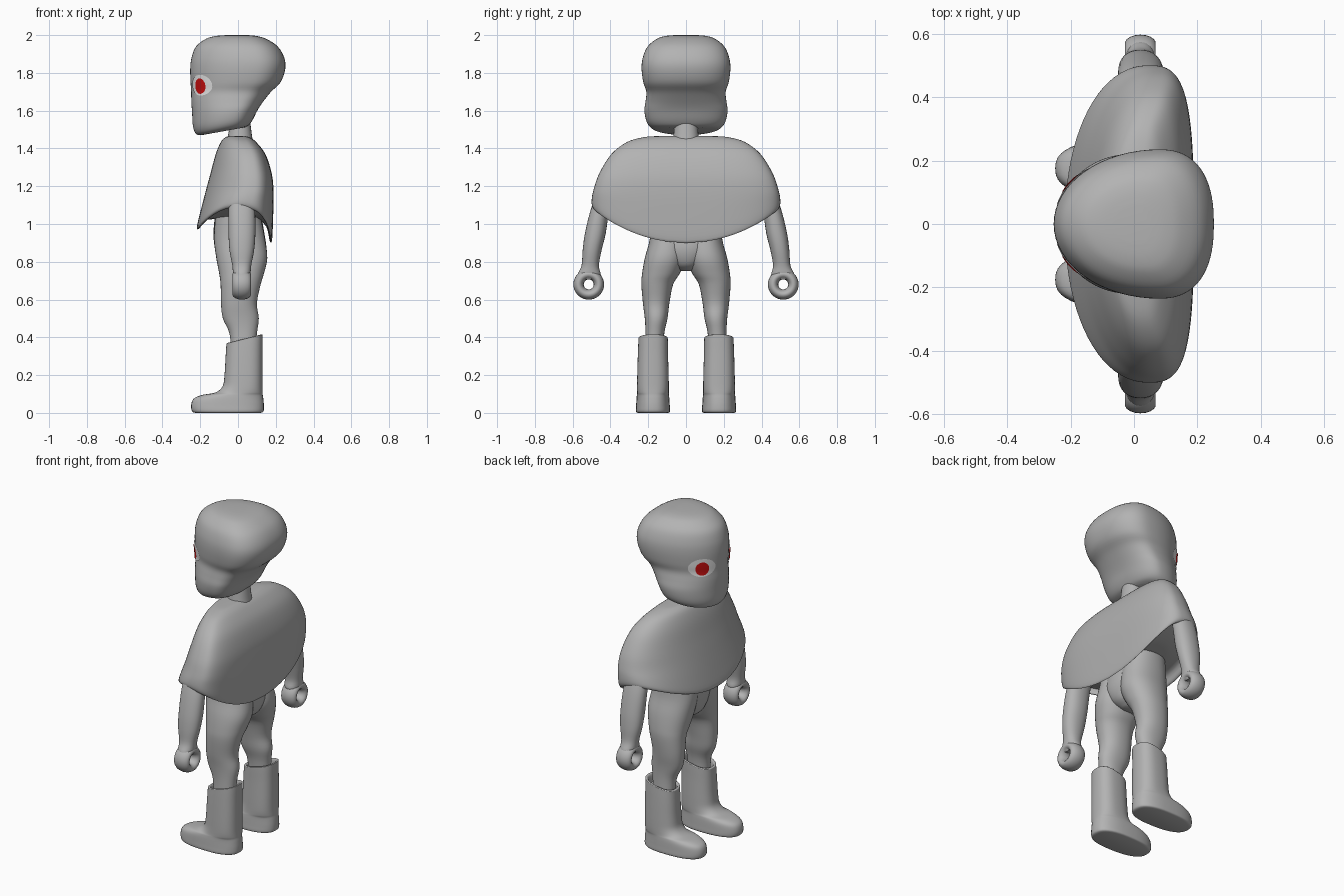
import bpy, bmesh, math
from mathutils import Vector, Matrix
from mathutils.bvhtree import BVHTree


def material(name, rgb):
    m = bpy.data.materials.new(name)
    m.diffuse_color = (*rgb, 1)
    return m


GREY = material("plain grey", (0.45, 0.45, 0.45))
WHITE = material("eye white", (1, 1, 1))
RED = material("eye red", (0.6, 0.005, 0.005))


def finish(ob, mat, mirror, angle=50):
    ob.data.materials.append(mat)
    bpy.ops.object.select_all(action='DESELECT')
    ob.select_set(True)
    bpy.context.view_layer.objects.active = ob
    bpy.ops.object.shade_smooth_by_angle(angle=math.radians(angle))
    if mirror:
        mod = ob.modifiers.new("mirror", 'MIRROR')
        mod.use_axis = (False, True, False)
        mod.use_mirror_merge = False
    return ob


def from_bmesh(name, bm, mat, mirror):
    bmesh.ops.recalc_face_normals(bm, faces=bm.faces)
    me = bpy.data.meshes.new(name)
    bm.to_mesh(me)
    bm.free()
    ob = bpy.data.objects.new(name, me)
    bpy.context.collection.objects.link(ob)
    return finish(ob, mat, mirror)


def smooth_rings(rings, steps):
    """Catmull-Rom interpolation of the ring parameters."""
    r = [rings[0]] + rings + [rings[-1]]
    out = []
    for i in range(1, len(r) - 2):
        for s in range(steps):
            t = s / steps
            out.append([0.5 * (2 * b + (c - a) * t + (2 * a - 5 * b + 4 * c - d) * t * t
                               + (3 * b - a - 3 * c + d) * t ** 3)
                        for a, b, c, d in zip(*r[i - 1:i + 3])])
    return out + [rings[-1]]


def loft(name, rings, mid=0.5, ef=2.2, eb=2.2, mirror=False, n=48, steps=4):
    """Rings: z, x front, x back, y centre, y half width, slope in x, lift by y squared.
    mid places the widest point; ef / eb are the roundness of front and back."""
    rings = [list(r) + [0] * (7 - len(r)) for r in rings]
    bm = bmesh.new()
    loops = []
    for z, xf, xb, cy, b, sx, sy in smooth_rings(rings, steps):
        cx = xf + mid * (xb - xf)
        loop = []
        for i in range(n):
            t = 2 * math.pi * i / n
            c, s = math.cos(t), math.sin(t)
            e = 2 / (eb if c > 0 else ef)
            a = xb - cx if c > 0 else cx - xf
            x = cx + a * math.copysign(abs(c) ** e, c)
            y = b * math.copysign(abs(s) ** e, s)
            loop.append(bm.verts.new((x, cy + y, z + sx * x + sy * y * y)))
        loops.append(loop)
    for p, q in zip(loops, loops[1:]):
        for i in range(n):
            j = (i + 1) % n
            bm.faces.new((p[i], p[j], q[j], q[i]))
    bm.faces.new(loops[0])
    bm.faces.new(loops[-1])
    return from_bmesh(name, bm, GREY, mirror)


# Head: narrow towards the face, undercut skull at the back
head = loft("head", [
    (1.505, -0.19, 0.04, 0, 0.13, 0.18),
    (1.515, -0.22, 0.06, 0, 0.18, 0.18),
    (1.545, -0.238, 0.08, 0, 0.208, 0.13),
    (1.60, -0.243, 0.105, 0, 0.22, 0.05),
    (1.65, -0.247, 0.135, 0, 0.214),
    (1.70, -0.248, 0.175, 0, 0.21),
    (1.75, -0.251, 0.225, 0, 0.226),
    (1.82, -0.253, 0.25, 0, 0.235),
    (1.88, -0.246, 0.245, 0, 0.229),
    (1.94, -0.222, 0.21, 0, 0.203),
    (1.98, -0.17, 0.15, 0, 0.155),
    (1.995, -0.12, 0.10, 0, 0.11),
    (2.0, -0.06, 0.05, 0, 0.06)], mid=0.66, ef=2.0, eb=2.4, n=64)

# Neck
loft("neck", [(1.40, -0.07, 0.085, 0, 0.08), (1.46, -0.055, 0.075, 0, 0.068),
              (1.54, -0.04, 0.065, 0, 0.06)], n=24)

# Cape-like top with a hem that rises over the arms and folds inside
loft("poncho", [
    (1.465, -0.045, 0.04, 0, 0.16),
    (1.46, -0.065, 0.06, 0, 0.22),
    (1.435, -0.09, 0.095, 0, 0.31),
    (1.37, -0.118, 0.145, 0, 0.395),
    (1.27, -0.145, 0.178, 0, 0.458),
    (1.18, -0.168, 0.188, 0, 0.487, -0.03, 0.05),
    (1.05, -0.198, 0.186, 0, 0.498, -0.10, 0.39),
    (0.945, -0.218, 0.18, 0, 0.498, -0.175, 0.66),
    (0.94, -0.205, 0.168, 0, 0.48, -0.175, 0.66),
    (1.0, -0.18, 0.15, 0, 0.45, -0.10, 0.6),
    (1.03, -0.10, 0.10, 0, 0.25, 0, 0.3)], mid=0.65, ef=2.1, eb=3.2, n=80)

# Arms
loft("arm", [
    (1.22, -0.04, 0.08, 0.40, 0.05),
    (1.08, -0.05, 0.09, 0.453, 0.05),
    (0.95, -0.05, 0.092, 0.48, 0.055),
    (0.86, -0.045, 0.085, 0.497, 0.05),
    (0.78, -0.03, 0.07, 0.507, 0.046),
    (0.73, -0.025, 0.065, 0.513, 0.062),
    (0.705, -0.01, 0.05, 0.515, 0.045)], mirror=True, n=28)

# Hands: gripping rings with a hole running front to back
bpy.ops.mesh.primitive_torus_add(major_radius=0.055, minor_radius=0.028,
                                 major_segments=36, minor_segments=18)
hand = bpy.context.object
hand.name = "hand"
hand.data.transform(Matrix.Translation((0.02, 0.515, 0.68))
                    @ Matrix.Diagonal((1.75, 0.98, 0.97, 1))
                    @ Matrix.Rotation(math.pi / 2, 4, 'Y'))
finish(hand, GREY, True)

# Hips and legs
loft("hips", [
    (0.75, -0.04, 0.07, 0, 0.035),
    (0.785, -0.095, 0.125, 0, 0.09),
    (0.86, -0.12, 0.15, 0, 0.15),
    (0.95, -0.13, 0.14, 0, 0.17),
    (1.06, -0.12, 0.12, 0, 0.18)], n=40)
loft("leg", [
    (1.04, -0.12, 0.12, 0.09, 0.095),
    (0.92, -0.127, 0.143, 0.095, 0.097),
    (0.82, -0.115, 0.155, 0.11, 0.108),
    (0.74, -0.10, 0.138, 0.132, 0.10),
    (0.68, -0.092, 0.12, 0.152, 0.084),
    (0.58, -0.09, 0.10, 0.158, 0.07),
    (0.50, -0.08, 0.11, 0.158, 0.06),
    (0.42, -0.045, 0.10, 0.165, 0.05),
    (0.30, -0.035, 0.09, 0.17, 0.05)], mirror=True, n=36)

# Boots: open slanted top, upright shaft, rounded toe
loft("boot", [
    (0.0, -0.225, 0.12, 0.175, 0.08),
    (0.008, -0.243, 0.135, 0.175, 0.09),
    (0.04, -0.248, 0.137, 0.175, 0.089),
    (0.075, -0.235, 0.134, 0.175, 0.087),
    (0.095, -0.19, 0.131, 0.175, 0.085),
    (0.108, -0.12, 0.13, 0.175, 0.084),
    (0.14, -0.082, 0.129, 0.175, 0.084),
    (0.20, -0.072, 0.129, 0.175, 0.083, 0.08),
    (0.30, -0.066, 0.129, 0.175, 0.08, 0.16),
    (0.37, -0.062, 0.13, 0.174, 0.078, 0.25),
    (0.383, -0.06, 0.128, 0.174, 0.076, 0.25),
    (0.38, -0.048, 0.116, 0.174, 0.064, 0.25),
    (0.34, -0.04, 0.108, 0.174, 0.058, 0.25)], mid=0.55, ef=2.5, eb=2.5, mirror=True, n=40)

# Eyes: thin plates draped over the head surface
bvh = BVHTree.FromPolygons([v.co for v in head.data.vertices],
                           [p.vertices[:] for p in head.data.polygons])


def eye_plate(name, mat, center, w, h, lift):
    out = Vector((-0.75, 0.66, 0)).normalized()
    side = Vector((out.y, -out.x, 0))
    bm = bmesh.new()
    n, rows = 32, 6

    def drape(u, v):
        p = Vector(center) + side * u + Vector((0, 0, v))
        hit = bvh.ray_cast(p + out, -out)[0]
        return bm.verts.new((hit if hit else p) + out * lift)

    hub = drape(0, 0)
    prev = None
    for k in range(1, rows + 1):
        ring = [drape(w * k / rows * math.cos(2 * math.pi * i / n),
                      h * k / rows * math.sin(2 * math.pi * i / n)) for i in range(n)]
        for i in range(n):
            j = (i + 1) % n
            if prev:
                bm.faces.new((prev[i], prev[j], ring[j], ring[i]))
            else:
                bm.faces.new((hub, ring[i], ring[j]))
        prev = ring
    ob = from_bmesh(name, bm, mat, True)
    if sum((p.normal.dot(out) for p in ob.data.polygons)) < 0:
        ob.data.flip_normals()


eye_plate("eye_white", WHITE, (-0.19, 0.12, 1.735), 0.078, 0.055, 0.004)
eye_plate("eye_iris", RED, (-0.19, 0.12, 1.73), 0.039, 0.041, 0.008)
